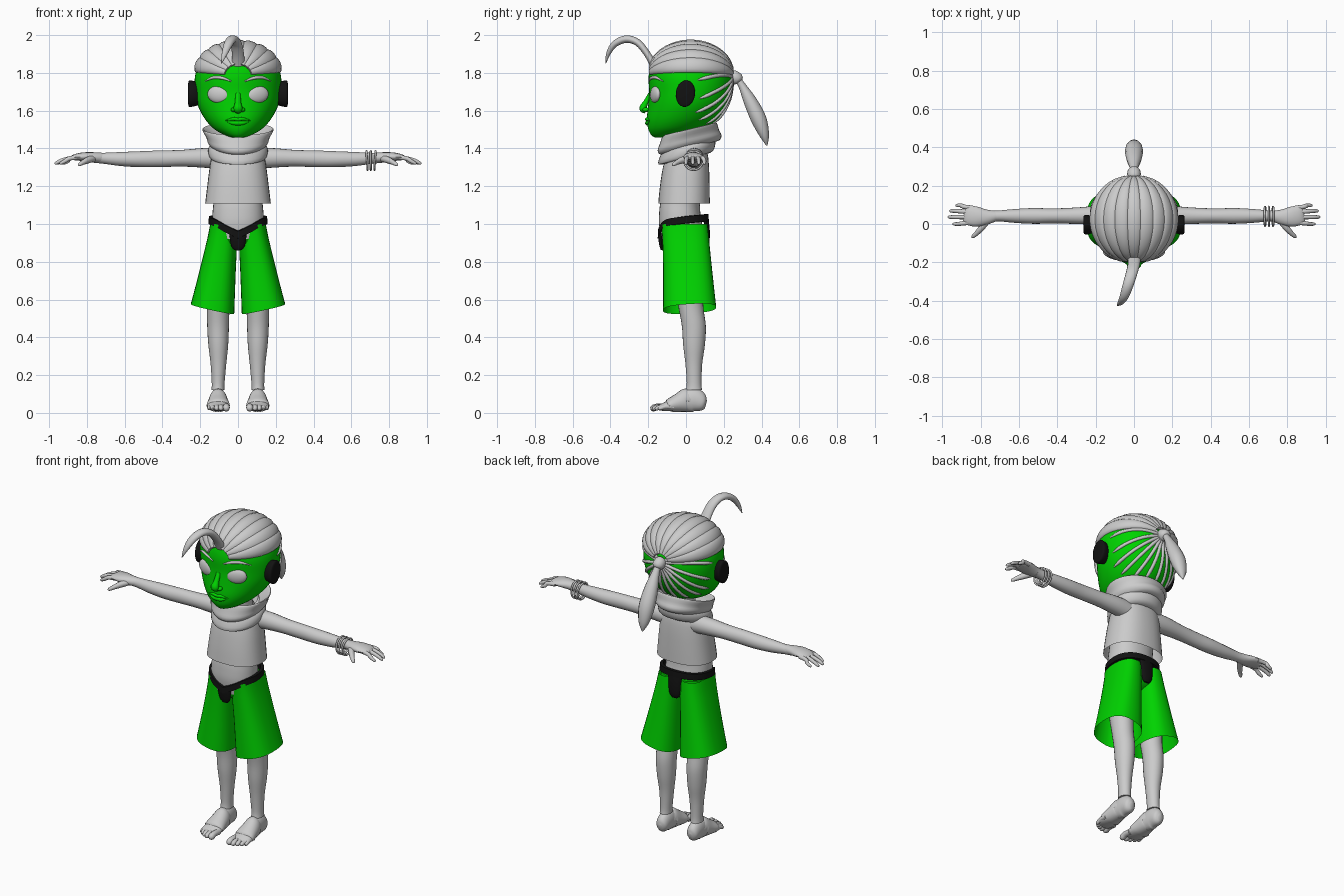
import bpy, bmesh, math
from mathutils import Vector, Matrix
from mathutils.bvhtree import BVHTree


def material(name, rgb):
    m = bpy.data.materials.new(name)
    m.diffuse_color = (*rgb, 1)
    return m


GREEN = material("green", (0.0, 0.65, 0.0))
BLACK = material("black", (0.006, 0.006, 0.006))


def finish(name, bm, mat=None, mirror=False, sharp=50):
    bmesh.ops.recalc_face_normals(bm, faces=bm.faces)
    me = bpy.data.meshes.new(name)
    bm.to_mesh(me)
    bm.free()
    me.shade_smooth()
    me.set_sharp_from_angle(angle=math.radians(sharp))
    ob = bpy.data.objects.new(name, me)
    bpy.context.collection.objects.link(ob)
    if mat:
        me.materials.append(mat)
    if mirror:
        ob.modifiers.new("mirror", 'MIRROR')
    return ob


def smooth_rows(rows, steps):
    """Catmull-Rom interpolation of rows of numbers."""
    out = []
    for i in range(len(rows) - 1):
        quad = [rows[max(i - 1, 0)], rows[i], rows[i + 1], rows[min(i + 2, len(rows) - 1)]]
        for s in range(steps):
            t = s / steps
            out.append([b + 0.5 * t * (c - a + t * (2*a - 5*b + 4*c - d + t * (3*(b - c) + d - a)))
                        for a, b, c, d in zip(*quad)])
    return out + [list(rows[-1])]


def skin(name, rings, caps=True, **kw):
    bm = bmesh.new()
    loops = [[bm.verts.new(p) for p in r] for r in rings]
    n = len(loops[0])
    for a, b in zip(loops, loops[1:]):
        for i in range(n):
            bm.faces.new((a[i], a[(i + 1) % n], b[(i + 1) % n], b[i]))
    if caps:
        bm.faces.new(loops[0])
        bm.faces.new(loops[-1])
    return finish(name, bm, **kw)


def tube(name, pts, side, n=14, steps=4, **kw):
    """Sweep an ellipse along points (x, y, z, half width along side, half thickness)."""
    pts = smooth_rows(pts, steps)
    rings = []
    for i, p in enumerate(pts):
        t = (Vector(pts[min(i + 1, len(pts) - 1)][:3]) - Vector(pts[max(i - 1, 0)][:3])).normalized()
        u = Vector(side)
        u = (u - t * u.dot(t)).normalized()
        v = t.cross(u)
        a, b = max(p[3], 0.001), max(p[4], 0.001)
        rings.append([Vector(p[:3]) + u * a * math.cos(w) + v * b * math.sin(w)
                      for w in (2 * math.pi * k / n for k in range(n))])
    return skin(name, rings, **kw)


def stack(name, rows, n=32, steps=4, power=1.0, zfun=None, **kw):
    """Stack horizontal ovals, rows of (z, x0, x1, y0, y1); zfun(x, y, z) can bend them."""
    rings = []
    f = lambda c: math.copysign(abs(c) ** power, c)
    for z, x0, x1, y0, y1 in smooth_rows(rows, steps):
        ring = []
        for k in range(n):
            w = 2 * math.pi * k / n
            x = (x0 + x1) / 2 + (x1 - x0) / 2 * f(math.cos(w))
            y = (y0 + y1) / 2 + (y1 - y0) / 2 * f(math.sin(w))
            ring.append((x, y, zfun(x, y, z) if zfun else z))
        rings.append(ring)
    return skin(name, rings, **kw)


def ball(name, loc, size, rot=(0, 0, 0), **kw):
    bm = bmesh.new()
    bmesh.ops.create_uvsphere(bm, u_segments=24, v_segments=14, radius=1)
    turn = Matrix.Rotation(rot[2], 4, 'Z') @ Matrix.Rotation(rot[1], 4, 'Y') @ Matrix.Rotation(rot[0], 4, 'X')
    bm.transform(Matrix.Translation(loc) @ turn @ Matrix.Diagonal((*size, 1)))
    return finish(name, bm, **kw)


def sym(rows):
    return [(z, -rx, rx, y0, y1) for z, rx, y0, y1 in rows]


# head
head = stack("head", sym([(1.457, .02, -.16, -.08), (1.463, .05, -.175, -.03), (1.48, .09, -.19, .04),
    (1.51, .135, -.202, .11), (1.56, .178, -.207, .175), (1.63, .214, -.2, .22), (1.70, .228, -.195, .24),
    (1.78, .228, -.198, .243), (1.85, .205, -.183, .22), (1.90, .165, -.15, .18),
    (1.94, .1, -.09, .12), (1.955, .03, -.03, .05)]), n=48, mat=GREEN)
surface = BVHTree.FromPolygons([v.co for v in head.data.vertices], [p.vertices[:] for p in head.data.polygons])


def face(x, z):
    return surface.ray_cast(Vector((x, -1, z)), Vector((0, 1, 0)))[0]


def face_line(name, xz, w, mat=None, mirror=False):
    tube(name, [(*face(x, z), r, r) for (x, z), r in zip(xz, w)], (0, 0, 1), mat=mat, mirror=mirror)


# facial features
tube("nose", [(0, -.19, 1.69, .014, .01), (0, -.212, 1.645, .016, .014), (0, -.228, 1.612, .024, .02),
              (0, -.213, 1.592, .015, .01)], (1, 0, 0), mat=GREEN)
ball("nostril", (.022, -.212, 1.605), (.016, .018, .012), mat=GREEN, mirror=True)
ball("eye", face(.105, 1.685) + Vector((0, .008, 0)), (.06, .022, .045), (0, -.12, .32), mirror=True)
face_line("eyebrow", [(.035, 1.755), (.08, 1.772), (.13, 1.775), (.175, 1.755)], (.003, .008, .008, .002), mirror=True)
face_line("upper_lip", [(-.065, 1.548), (-.025, 1.556), (0, 1.553), (.025, 1.556), (.065, 1.548)],
          (.002, .009, .009, .009, .002), GREEN)
face_line("lower_lip", [(-.06, 1.544), (-.025, 1.535), (.025, 1.535), (.06, 1.544)], (.002, .011, .011, .002), GREEN)

# ears
tube("ear", [(.205, 0, 1.69, .04, .06), (.235, -.003, 1.69, .05, .068), (.258, -.003, 1.69, .05, .07),
             (.264, -.003, 1.69, .038, .055)], (0, 1, -.12), n=20, mat=BLACK, mirror=True)

# swept-back hair locks over the crown
for i in range(9):
    phi = math.radians(-72 + 18 * i)
    pts = []
    for k in range(11):
        th = math.radians(18 + 15 * k)
        s = max(math.sin(th), 0.12)
        pts.append((.218 * math.sin(phi) * s, .025 - .22 * math.cos(th), 1.79 + .165 * math.cos(phi) * s,
                    .005 + .038 * s, .01 + .012 * s))
    tube(f"hair_lock_{i + 1}", pts, (math.cos(phi), 0, -math.sin(phi)), steps=2)

# thin strands drawn back to the tie
KNOT, CORE = Vector((0, .26, 1.78)), Vector((0, .03, 1.7))
ENDS = [(.22, -.08, 1.81), (.22, .06, 1.76), (.21, .07, 1.665), (.19, .05, 1.59), (.16, .07, 1.54),
        (.10, .11, 1.52), (.035, .14, 1.525)]
for i, e in enumerate(ENDS):
    pts = []
    for k in range(8):
        d = (KNOT.lerp(Vector(e), k / 7) - CORE).normalized()
        r = .010 if k < 7 else .003
        pts.append((*surface.ray_cast(CORE, d)[0], r, r))
    tube(f"hair_strand_{i + 1}", pts, (.3, .4, .86) if i < 4 else (1, 0, .2), n=8, steps=2, mirror=True)

# ponytail, tie and forelock
tube("hair_tie", [(0, .235, 1.79, .02, .02), (0, .245, 1.785, .034, .034), (0, .275, 1.765, .034, .034),
                  (0, .285, 1.755, .02, .02)], (1, 0, 0), steps=2)
tube("ponytail", [(0, .26, 1.785, .02, .018), (0, .295, 1.735, .022, .02), (0, .34, 1.65, .04, .036),
                  (0, .385, 1.555, .047, .042), (0, .415, 1.47, .032, .026), (0, .428, 1.415, .003, .003)], (1, 0, 0))
tube("forelock", [(.0, -.165, 1.83, .035, .02), (0, -.205, 1.90, .032, .018), (-.012, -.255, 1.96, .03, .019),
                  (-.03, -.315, 1.979, .028, .02), (-.05, -.375, 1.955, .024, .018),
                  (-.07, -.41, 1.905, .016, .012), (-.088, -.425, 1.85, .002, .002)], (1, 0, 0))

# neck, two-layer scarf, shirt, bare waist
stack("neck", sym([(1.34, .07, -.04, .1), (1.52, .065, -.05, .09)]))
tilt = lambda x, y, z: z + .24 * y
stack("scarf_lower", sym([(1.44, .10, -.10, .13), (1.42, .145, -.12, .15), (1.385, .158, -.14, .155),
                          (1.35, .145, -.145, .14), (1.345, .10, -.10, .10)]), zfun=tilt, caps=False, steps=3, n=40)
stack("scarf_upper", sym([(1.40, .09, -.09, .12), (1.40, .13, -.135, .175), (1.425, .158, -.15, .188),
                          (1.455, .168, -.14, .175), (1.492, .188, -.125, .165), (1.496, .18, -.115, .155),
                          (1.46, .14, -.10, .13), (1.40, .08, -.06, .1)]), zfun=tilt, caps=False, steps=3, n=40)
stack("shirt", sym([(1.108, .174, -.147, .126), (1.2, .163, -.138, .125), (1.3, .15, -.122, .122),
                    (1.37, .135, -.10, .115), (1.42, .09, -.06, .1)]), caps=False, power=.85)
stack("waist", sym([(.92, .13, -.13, .09), (1.0, .137, -.143, .085), (1.06, .135, -.142, .076),
                    (1.12, .13, -.135, .075), (1.25, .13, -.11, .09)]), power=.9)


# belt line dips toward the front
def belt_line(x, y):
    return 1.022 - .075 * min(1, max(0, -y / .14)) ** 1.5 * max(0, 1 - abs(x) / .16) + .1 * max(y, -.05)


stack("belt", sym([(-.02, .146, -.14, .11), (-.018, .157, -.15, .121), (.018, .154, -.148, .119),
                   (.02, .138, -.13, .10), (-.02, .14, -.13, .10)]), steps=1, n=48, power=.85, caps=False,
      zfun=lambda x, y, z: belt_line(x, y) + z, mat=BLACK)
tube("front_flap", [(0, -.133, .965, .046, .012), (0, -.133, .93, .044, .014), (0, -.128, .885, .036, .013),
                    (0, -.125, .862, .02, .008)], (1, 0, 0), mat=BLACK)
tube("back_flap", [(0, .105, 1.03, .05, .014), (0, .112, .97, .042, .014), (0, .112, .91, .036, .013),
                   (0, .108, .885, .02, .008)], (1, 0, 0), mat=BLACK)

# shorts
stack("shorts_seat", sym([(.86, .03, -.05, .05), (.89, .10, -.11, .1), (.93, .145, -.128, .113),
                          (1.0, .147, -.138, .112)]), power=.85, mat=GREEN,
      zfun=lambda x, y, z: min(z, belt_line(x, y)))
stack("shorts_leg", [(1.0, .002, .147, -.13, .114), (.92, .004, .163, -.125, .122), (.76, .012, .2, -.121, .138),
                     (.55, .02, .25, -.122, .16)], power=.8, caps=False, mat=GREEN, mirror=True,
      zfun=lambda x, y, z: z + (1 - z) / .45 * (.22 * (x - .135) + .06 * y) if z < .92
      else min(z, belt_line(x, y)))

# legs
stack("leg", [(.12, .072, .14, 0, .085), (.16, .071, .139, .004, .082), (.26, .062, .145, -.003, .086),
              (.36, .052, .157, -.015, .1), (.46, .048, .163, -.022, .105), (.56, .045, .165, -.04, .092),
              (.68, .04, .17, -.06, .09), (.85, .02, .16, -.07, .09)], n=24, mirror=True)
# feet, wraps and toes
FOOT = [(.105, .106, .045, .012, .02), (.105, .09, .05, .034, .042), (.105, .045, .068, .04, .064),
        (.105, -.01, .064, .043, .058), (.105, -.06, .045, .054, .038), (.105, -.11, .033, .058, .024),
        (.105, -.145, .027, .045, .014)]
tube("foot", FOOT, (1, 0, 0), n=20, mirror=True)
tube("foot_wrap", [(.105, -.085, .037, .055, .028), (.105, -.083, .04, .062, .037), (.105, -.04, .053, .055, .05),
                   (.105, 0, .066, .048, .063), (.105, .004, .064, .042, .056)], (1, 0, 0), n=20, mirror=True)
for i, (x, tip, r) in enumerate([(.062, -.188, .018), (.09, -.187, .014), (.113, -.178, .013),
                                 (.134, -.165, .012), (.152, -.148, .011)]):
    tube(f"toe_{i + 1}", [(x, tip + .085, .03, r, r), (x, tip + .04, .033, r, r), (x, tip + .012, .024, r, r),
                          (x, tip, .021, r * .4, r * .4)], (1, 0, 0), n=10, steps=3, mirror=True)

# arms
tube("arm", [(.08, .045, 1.345, .05, .055), (.18, .045, 1.35, .05, .052), (.3, .043, 1.348, .043, .044),
             (.42, .042, 1.345, .039, .044), (.52, .042, 1.343, .041, .042), (.62, .042, 1.344, .036, .037),
             (.71, .042, 1.348, .028, .029), (.76, .04, 1.35, .032, .026)], (0, 1, 0), n=20, mirror=True)
# hands
tube("palm", [(.72, .042, 1.35, .027, .027), (.77, .036, 1.353, .04, .027), (.82, .038, 1.356, .052, .023),
              (.865, .046, 1.353, .05, .016), (.885, .05, 1.348, .04, .008)], (0, 1, 0), n=16, mirror=True)
for name, y0, y1, tip in [("index", .008, .0, .945), ("middle", .036, .036, .97), ("ring", .062, .068, .962),
                          ("little", .084, .097, .93)]:
    tube(f"{name}_finger", [(.84, y0, 1.352, .012, .013), (.89, y0 * .5 + y1 * .5, 1.348, .0115, .012),
                            (tip - .03, y1, 1.334, .0105, .011), (tip - .006, y1, 1.321, .008, .008),
                            (tip, y1, 1.317, .002, .002)], (0, 1, 0), n=10, steps=3, mirror=True)
tube("thumb", [(.765, .02, 1.347, .018, .02), (.795, -.02, 1.338, .018, .017), (.82, -.048, 1.326, .013, .013),
               (.84, -.066, 1.314, .009, .009), (.845, -.071, 1.31, .002, .002)], (0, 0, 1), n=10, mirror=True)

# bracelets on one wrist
for i, x in enumerate((.683, .703, .725)):
    bpy.ops.mesh.primitive_torus_add(major_radius=.05, minor_radius=.0055, major_segments=32, minor_segments=8,
                                     location=(x, .04, 1.336), rotation=(0, math.pi / 2 + .06 * (i - 1), 0))
    bpy.context.object.name = f"bracelet_{i + 1}"
    bpy.ops.object.shade_smooth()
